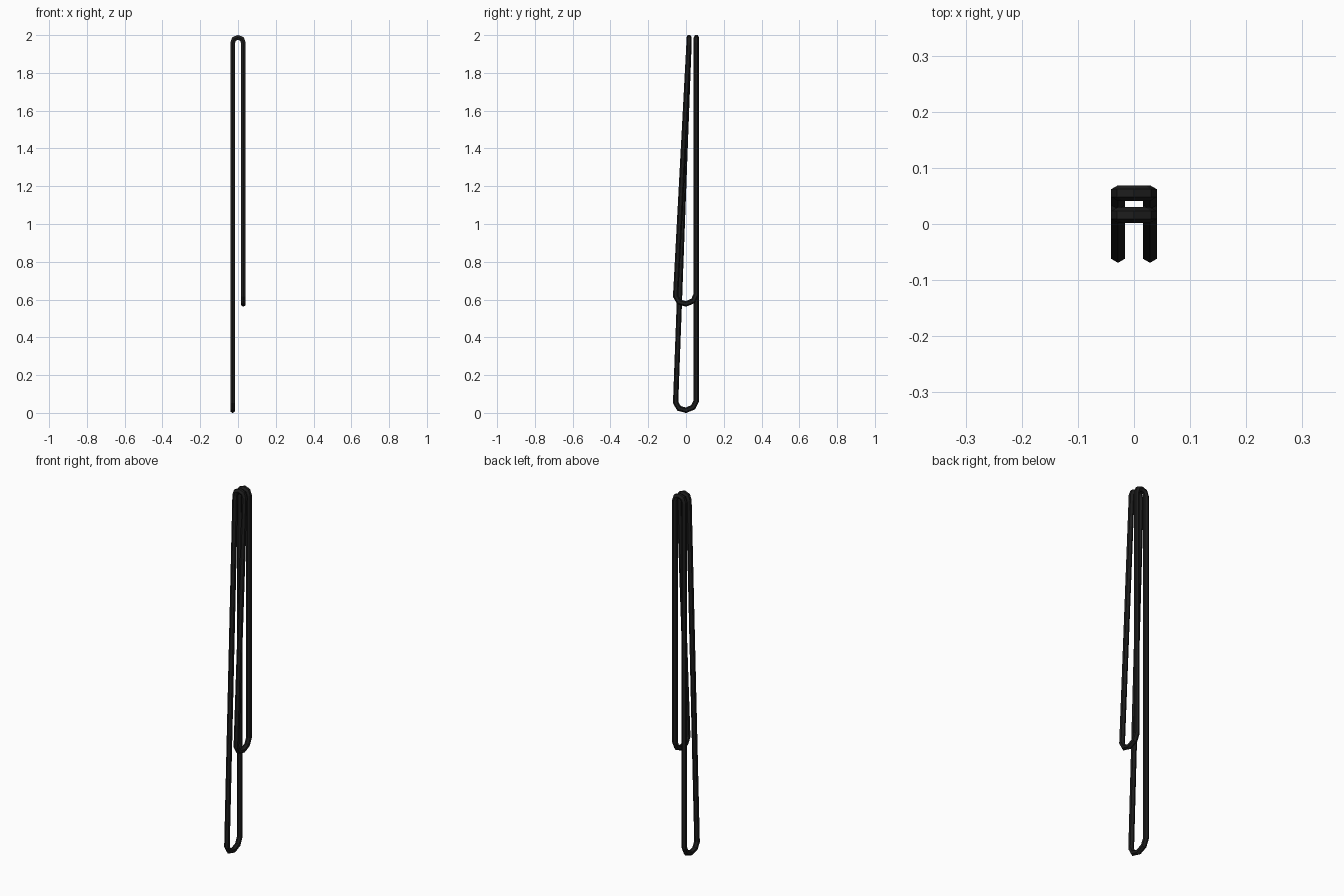
import bpy, bmesh, math
from mathutils import Vector

if "Cube" in bpy.data.objects:
    bpy.data.objects.remove(bpy.data.objects["Cube"])

R = 0.014            # wire radius (hexagonal section)
X = 0.0285           # half spacing of the two loops
Y_BACK, Y_FRONT_TOP, Y_FRONT_LOW = 0.055, 0.016, -0.055


def top_bend(y, sign):
    """Small arch across x at the top; sign is the starting side."""
    prof = [(1, 1.958), (0.72, 1.98), (0, 1.9875), (-0.72, 1.98), (-1, 1.958)]
    return [Vector((sign * X * k, y, z)) for k, z in prof]


def bottom_bend(x, z0, sign):
    """U-bend in the y-z plane at the bottom; sign 1 runs back to front."""
    prof = [(Y_BACK, 0.065), (0.038, 0.03), (0.0, 0.014), (-0.037, 0.024), (Y_FRONT_LOW, 0.055)]
    pts = [Vector((x, y, z0 + z)) for y, z in prof]
    return pts if sign > 0 else pts[::-1]


# one closed wire path: back arch, short loop, front arch, long loop
path = (top_bend(Y_BACK, -1) + bottom_bend(X, 0.563, 1)
        + top_bend(Y_FRONT_TOP, 1) + bottom_bend(-X, 0.0, -1))

# sweep a hexagon along the path with mitred corners
n = len(path)
bm = bmesh.new()
rings = []
normal = Vector((0, 1, 0))
prev_dir = (path[0] - path[-1]).normalized()
for i, p in enumerate(path):
    nxt = (path[(i + 1) % n] - p).normalized()
    tan = (prev_dir + nxt).normalized()
    # sections stay carried along the wire without twisting
    normal = (prev_dir.rotation_difference(tan) @ normal)
    normal = (normal - tan * normal.dot(tan)).normalized()
    side = tan.cross(normal)
    bend = nxt - prev_dir
    stretch = 1 / max(0.5, prev_dir.dot(tan)) - 1
    axis = bend.normalized() if bend.length > 1e-5 else Vector((0, 0, 0))
    ring = []
    for k in range(6):
        a = k * math.pi / 3
        off = (normal * math.cos(a) + side * math.sin(a)) * R
        off += axis * off.dot(axis) * stretch
        ring.append(bm.verts.new(p + off))
    rings.append(ring)
    normal = tan.rotation_difference(nxt) @ normal
    prev_dir = nxt

for i in range(n):
    a, b = rings[i], rings[(i + 1) % n]
    for k in range(6):
        j = (k + 1) % 6
        bm.faces.new((a[k], a[j], b[j], b[k]))
bmesh.ops.recalc_face_normals(bm, faces=bm.faces[:])

mesh = bpy.data.meshes.new("bent_wire")
bm.to_mesh(mesh)
bm.free()
wire = bpy.data.objects.new("bent_wire", mesh)
bpy.context.collection.objects.link(wire)

mat = bpy.data.materials.new("black metal")
mat.diffuse_color = (0.012, 0.012, 0.012, 1)
mat.use_nodes = True
mat.node_tree.nodes["Principled BSDF"].inputs["Base Color"].default_value = mat.diffuse_color
mesh.materials.append(mat)
